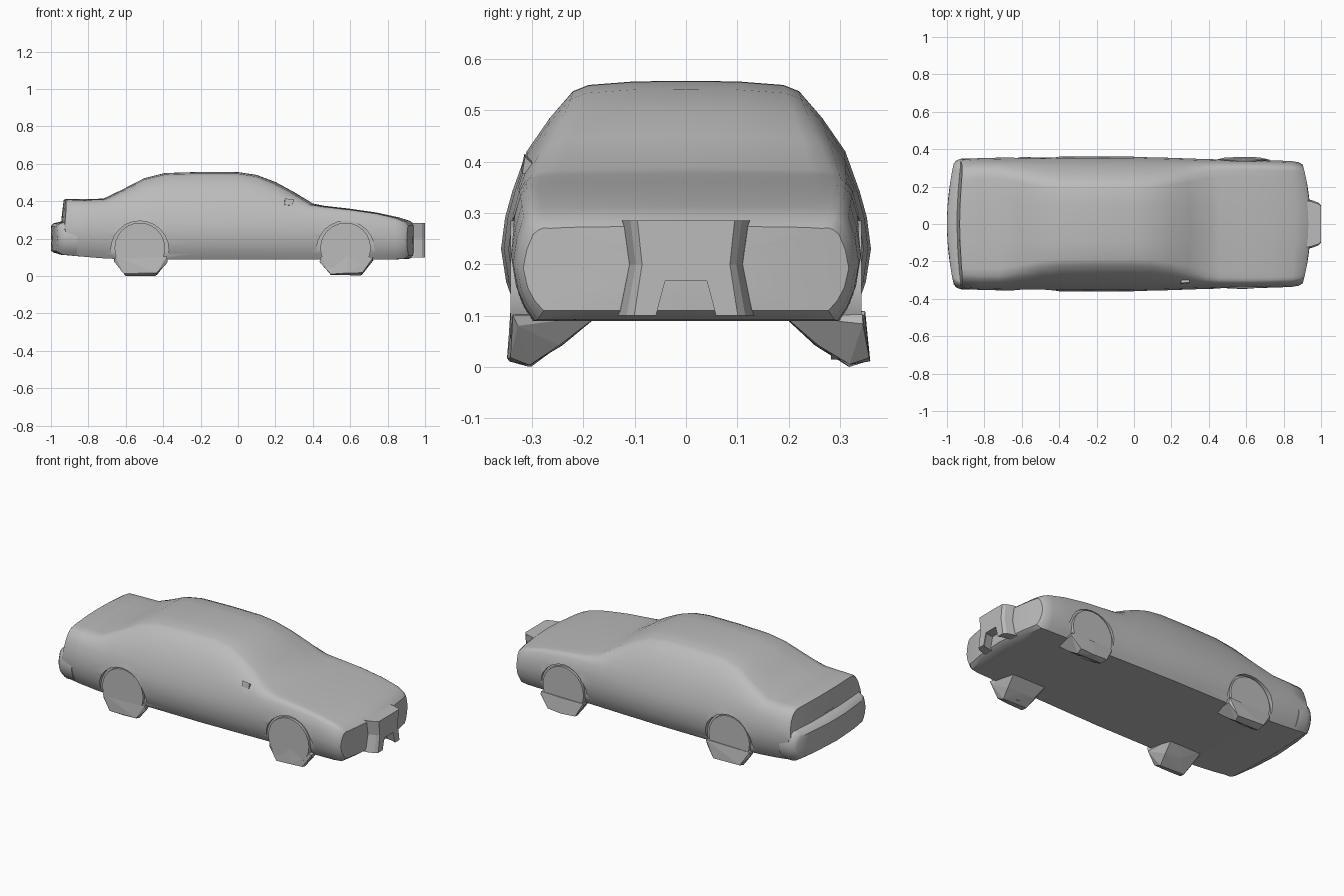
import bpy
import bmesh
import random
from math import pi
from mathutils import Matrix

random.seed(4)
cube = bpy.data.objects.get("Cube")
if cube:
    bpy.data.objects.remove(cube, do_unlink=True)

grey = bpy.data.materials.new("plain grey")
grey.use_nodes = True
grey.diffuse_color = (0.5, 0.5, 0.5, 1)
grey.node_tree.nodes["Principled BSDF"].inputs["Base Color"].default_value = (0.5, 0.5, 0.5, 1)


def finish(name, bm):
    bmesh.ops.recalc_face_normals(bm, faces=bm.faces[:])
    mesh = bpy.data.meshes.new(name)
    bm.to_mesh(mesh)
    bm.free()
    mesh.materials.append(grey)
    obj = bpy.data.objects.new(name, mesh)
    bpy.context.collection.objects.link(obj)
    return obj


def activate(obj):
    bpy.ops.object.select_all(action="DESELECT")
    obj.select_set(True)
    bpy.context.view_layer.objects.active = obj


def smooth(obj, angle=0.6):
    activate(obj)
    bpy.ops.object.shade_smooth_by_angle(angle=angle)


def lerp(a, b, t):
    return a + (b - a) * t


def section(bottom, top, width):
    """Closed car cross-section; blends from a flat deck to a tapered cabin."""
    t = min(1, max(0, (top - 0.37) / 0.185))
    h = min(top, 0.37) - bottom
    half = [(0, bottom), (0.2, bottom), (0.315, bottom)]
    half += [(y, bottom + f * h) for y, f in
             ((0.335, 0.12), (0.35, 0.27), (0.36, 0.5), (0.352, 0.72), (0.338, 0.9))]
    half += [(lerp(0.325, 0.31, t), lerp(bottom + 0.955 * h, 0.42, t)),
             (lerp(0.315, 0.265, t), lerp(bottom + 0.975 * h, 0.485, t)),
             (lerp(0.30, 0.22, t), top - lerp(0.005, 0.02, t)),
             (lerp(0.26, 0.19, t), top - lerp(0.003, 0.008, t)),
             (0.1, top - 0.001), (0, top)]
    half = [(y * width, z) for y, z in half]
    return half + [(-y, z) for y, z in half[-2:0:-1]]


def loft(name, stations, lean=0.0):
    """Skin the sections along x, closing both ends with bowed caps."""
    bm = bmesh.new()
    rings = []

    def add_ring(station, shrink=1.0):
        x, bottom, top, width, bow = station
        mid = (bottom + top) / 2
        ring = []
        for y, z in section(bottom, top, width):
            y, z = y * shrink, mid + (z - mid) * shrink
            back = lean * (top - z) if x < -0.85 else 0
            ring.append(bm.verts.new((x - bow * (y / 0.36) ** 2 - back, y, z)))
        rings.append(ring)

    for f in (0.25, 0.5, 0.75):
        add_ring(stations[0], f)
    for s in stations:
        add_ring(s)
    for f in (0.75, 0.5, 0.25):
        add_ring(stations[-1], f)
    for a, b in zip(rings, rings[1:]):
        for i in range(len(a)):
            j = (i + 1) % len(a)
            bm.faces.new((a[i], a[j], b[j], b[i]))
    bm.faces.new(rings[0])
    bm.faces.new(rings[-1])
    return finish(name, bm)


def disc(name, x, y, z, radius, depth):
    bm = bmesh.new()
    bmesh.ops.create_cone(bm, cap_ends=True, segments=24, radius1=radius, radius2=radius,
                          depth=depth,
                          matrix=Matrix.Translation((x, y, z)) @ Matrix.Rotation(pi / 2, 4, "X"))
    return finish(name, bm)


def hull(name, points, jitter=0.0):
    bm = bmesh.new()
    for p in points:
        bm.verts.new([c + random.uniform(0, jitter) for c in p])
    out = bmesh.ops.convex_hull(bm, input=bm.verts[:])
    bmesh.ops.delete(bm, geom=[v for v in out["geom_interior"] if v.is_valid], context="VERTS")
    return finish(name, bm)


# Main shell: x, underside, top, width scale, plan bow
body = loft("body_shell", [
    (-0.932, 0.125, 0.408, 0.94, -0.025), (-0.92, 0.115, 0.413, 0.96, -0.02),
    (-0.82, 0.103, 0.412, 0.98, 0), (-0.72, 0.095, 0.414, 0.985, 0),
    (-0.62, 0.09, 0.462, 0.99, 0), (-0.5, 0.09, 0.524, 0.995, 0),
    (-0.39, 0.09, 0.551, 1, 0), (-0.2, 0.09, 0.557, 1, 0),
    (0, 0.09, 0.556, 1, 0.01), (0.1, 0.09, 0.541, 0.99, 0.02),
    (0.2, 0.09, 0.503, 0.985, 0.03), (0.3, 0.09, 0.449, 0.975, 0.03),
    (0.4, 0.09, 0.388, 0.965, 0.03), (0.46, 0.09, 0.376, 0.96, 0.01),
    (0.6, 0.09, 0.36, 0.955, 0), (0.74, 0.09, 0.34, 0.945, 0),
    (0.86, 0.09, 0.314, 0.935, 0.02), (0.92, 0.093, 0.295, 0.915, 0.045),
    (0.945, 0.11, 0.275, 0.88, 0.055)], lean=0.12)

# Shallow wheel recesses
AXLES = (("rear", -0.525), ("front", 0.575))
for end, ax in AXLES:
    for s in (1, -1):
        cutter = disc("arch_cutter", ax, s * 0.377, 0.14, 0.155, 0.1)
        mod = body.modifiers.new("arch", "BOOLEAN")
        mod.operation = "DIFFERENCE"
        mod.solver = "EXACT"
        mod.object = cutter
        activate(body)
        bpy.ops.object.modifier_apply(modifier=mod.name)
        bpy.data.objects.remove(cutter, do_unlink=True)
smooth(body)

# Rear bumper
smooth(loft("rear_bumper", [
    (-1.0, 0.135, 0.268, 0.9, -0.045), (-0.985, 0.125, 0.283, 0.945, -0.04),
    (-0.93, 0.112, 0.295, 0.975, -0.01), (-0.86, 0.11, 0.28, 0.97, 0)]))

# Wheels with rough tapered lower lumps
for end, ax in AXLES:
    for s, side in ((1, "left"), (-1, "right")):
        wheel = disc(f"{end}_{side}_wheel", ax, s * 0.312, 0.15, 0.135, 0.06)
        smooth(wheel)
        lump = []
        for dx in (-1, 0, 1):
            lump += [(ax + dx * 0.14, s * 0.343, 0.1), (ax + dx * 0.14, s * 0.335, 0.075),
                     (ax + dx * 0.09, s * 0.35, 0.01), (ax + dx * 0.08, s * 0.31, 0.0),
                     (ax + dx * 0.09, s * 0.25, 0.04), (ax + dx * 0.11, s * 0.18, 0.1)]
        hull(f"{end}_{side}_tyre_base", lump, 0.01)

# Protruding grille block with a notch beneath
bm = bmesh.new()
half = [(0.045, 0.168), (0.065, 0.1), (0.112, 0.1), (0.095, 0.2), (0.105, 0.285)]
outline = half + [(-y, z) for y, z in reversed(half)]
rings = []
for x, wide in ((0.88, 1.25), (0.945, 1.15), (0.985, 1.03), (1.0, 0.9)):
    rings.append([bm.verts.new((x, y * wide, z)) for y, z in outline])
for a, b in zip(rings, rings[1:]):
    for i in range(len(a)):
        j = (i + 1) % len(a)
        bm.faces.new((a[i], a[j], b[j], b[i]))
bm.faces.new(rings[0])
bm.faces.new(rings[-1])
finish("grille_block", bm)

# Small mirror stub on the right door
hull("right_mirror_stub", [(x, y, z) for x in (0.245, 0.29)
                           for y, z in ((-0.28, 0.37), (-0.325, 0.375), (-0.315, 0.408))], 0.008)
